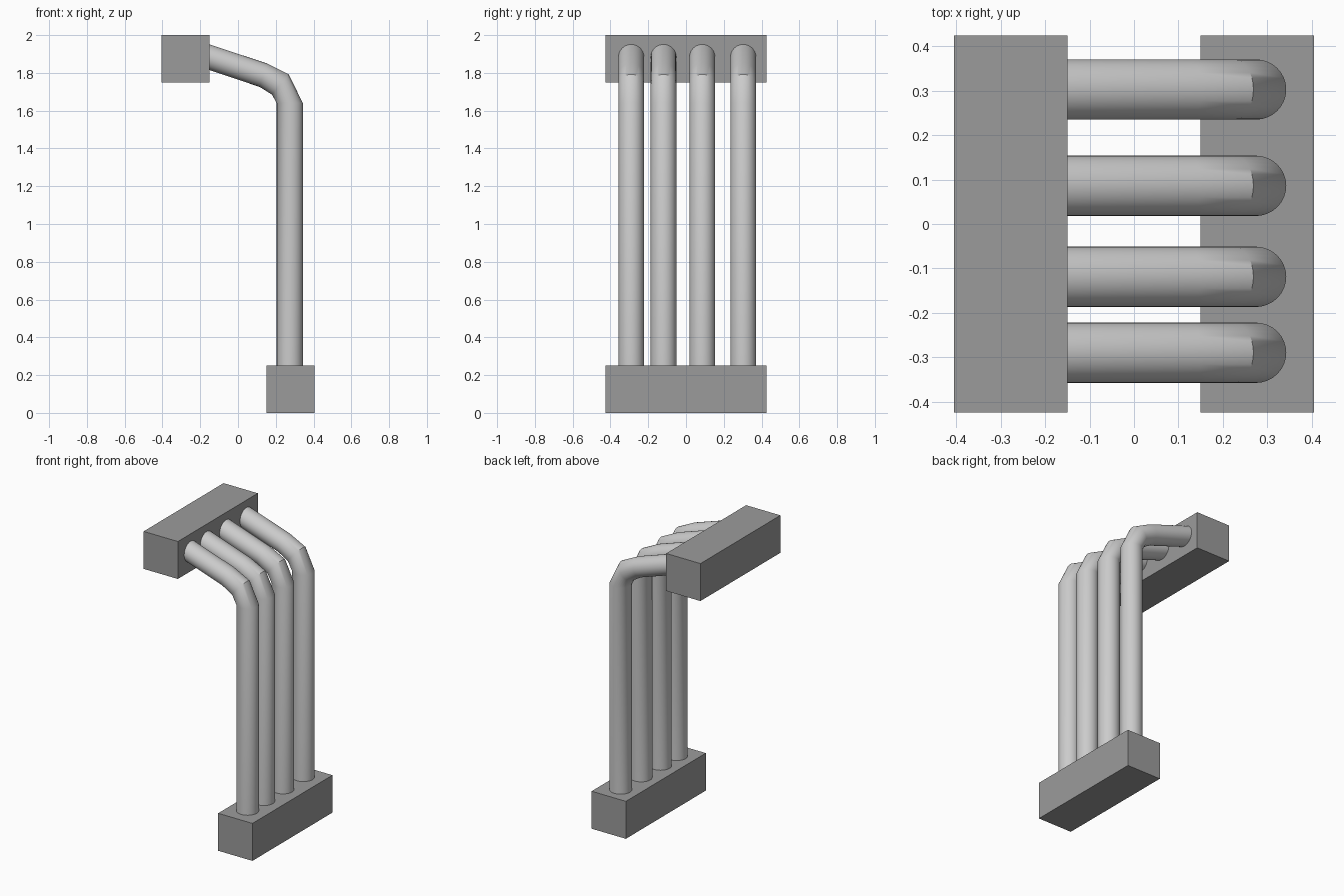
import bpy, bmesh, math
from mathutils import Vector

if "Cube" in bpy.data.objects:
    bpy.data.objects.remove(bpy.data.objects["Cube"])

SIDES = 32
PIPE_R = 0.068

# Outer and inner (x, z) points of each pipe cross-section, bottom to top
SECTIONS = [
    ((0.343, 0.20), (0.205, 0.20)),
    ((0.343, 1.64), (0.205, 1.64)),
    ((0.269, 1.792), (0.180, 1.685)),
    ((0.150, 1.851), (0.114, 1.726)),
    ((-0.19, 1.964), (-0.19, 1.828)),
]


def grey(name, value):
    mat = bpy.data.materials.new(name)
    mat.diffuse_color = (value, value, value, 1)
    mat.use_nodes = True
    mat.node_tree.nodes["Principled BSDF"].inputs["Base Color"].default_value = mat.diffuse_color
    return mat


BLOCK_GREY = grey("dark_grey", 0.33)
PIPE_GREY = grey("mid_grey", 0.56)


def to_object(name, bm, mat):
    bmesh.ops.recalc_face_normals(bm, faces=bm.faces)
    mesh = bpy.data.meshes.new(name)
    bm.to_mesh(mesh)
    bm.free()
    mesh.materials.append(mat)
    obj = bpy.data.objects.new(name, mesh)
    bpy.context.collection.objects.link(obj)
    return obj


def block(name, center, size):
    bm = bmesh.new()
    bmesh.ops.create_cube(bm, size=1)
    bmesh.ops.scale(bm, vec=size, verts=bm.verts)
    bmesh.ops.translate(bm, vec=center, verts=bm.verts)
    return to_object(name, bm, BLOCK_GREY)


def pipe(name, y):
    bm = bmesh.new()
    rings = []
    for outer, inner in SECTIONS:
        o = Vector((outer[0], 0, outer[1]))
        i = Vector((inner[0], 0, inner[1]))
        mid, half = (o + i) / 2, (o - i) / 2
        ring = []
        for k in range(SIDES):
            a = 2 * math.pi * k / SIDES
            ring.append(bm.verts.new(mid + half * math.cos(a)
                                     + Vector((0, y + PIPE_R * math.sin(a), 0))))
        rings.append(ring)
    for lo, hi in zip(rings, rings[1:]):
        for k in range(SIDES):
            n = (k + 1) % SIDES
            bm.faces.new((lo[k], lo[n], hi[n], hi[k]))
    bm.faces.new(rings[0])
    bm.faces.new(rings[-1])
    obj = to_object(name, bm, PIPE_GREY)
    # Smooth walls, crisp at the sharpest bend
    bpy.ops.object.select_all(action='DESELECT')
    obj.select_set(True)
    bpy.context.view_layer.objects.active = obj
    bpy.ops.object.shade_smooth_by_angle(angle=math.radians(30))
    return obj


# End blocks
block("bottom_block", (0.2775, 0, 0.126), (0.255, 0.85, 0.252))
block("top_block", (-0.2775, 0, 1.874), (0.255, 0.85, 0.252))

# Row of four bent pipes
for n, y in enumerate((-0.29, -0.119, 0.086, 0.303), 1):
    pipe(f"bent_pipe_{n}", y)
